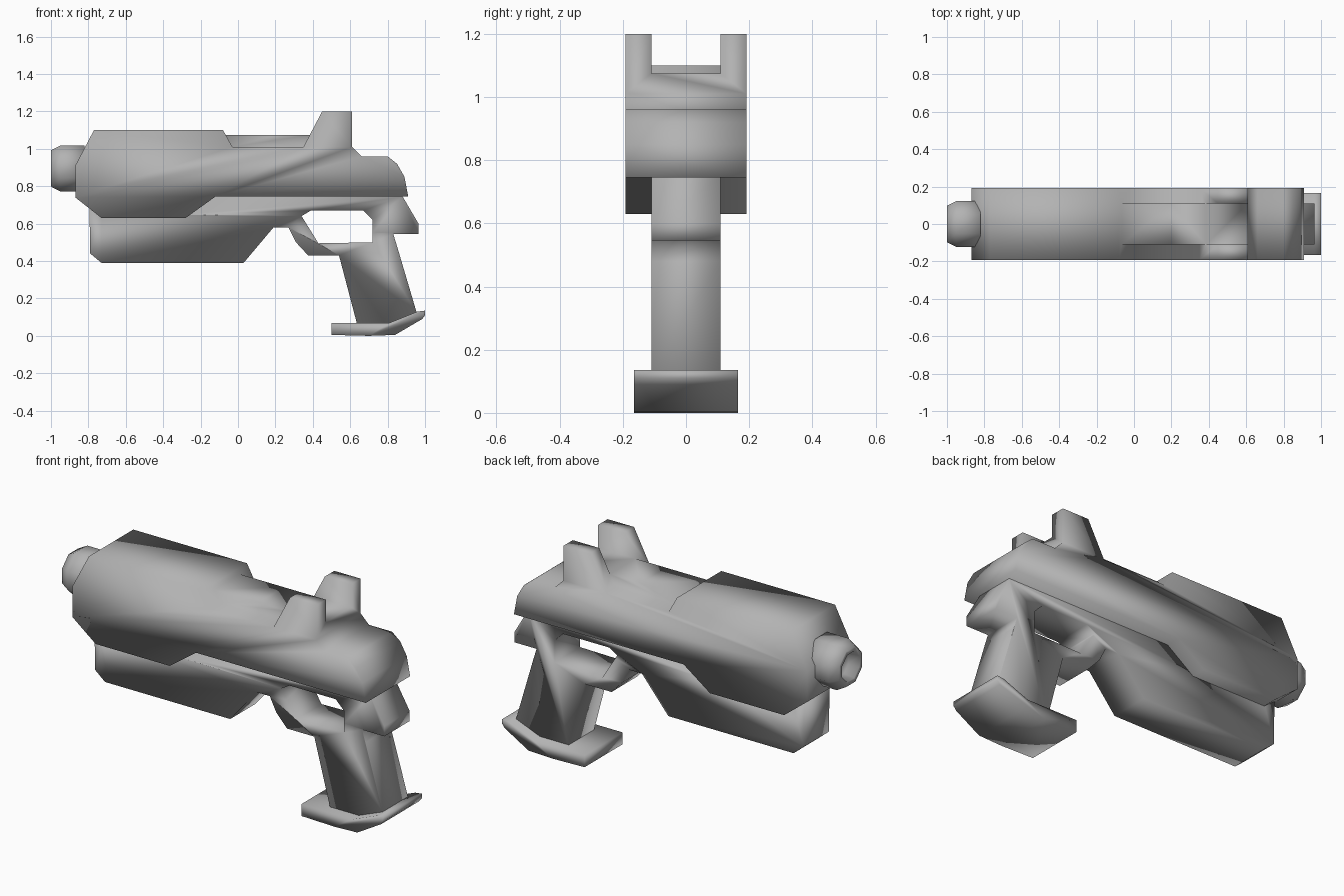
import bpy, bmesh, math

if "Cube" in bpy.data.objects:
    bpy.data.objects.remove(bpy.data.objects["Cube"])


def finish(name, bm):
    bmesh.ops.recalc_face_normals(bm, faces=bm.faces[:])
    mesh = bpy.data.meshes.new(name)
    bm.to_mesh(mesh)
    bm.free()
    obj = bpy.data.objects.new(name, mesh)
    bpy.context.collection.objects.link(obj)
    return obj


def extrude_profile(name, points, half):
    """Side profile in x/z, extruded symmetrically along y."""
    bm = bmesh.new()
    face = bm.faces.new([bm.verts.new((x, -half, z)) for x, z in points])
    out = bmesh.ops.extrude_face_region(bm, geom=[face])
    for v in out["geom"]:
        if isinstance(v, bmesh.types.BMVert):
            v.co.y = half
    return finish(name, bm)


def combine(obj, other, operation):
    """Apply a boolean and discard the helper."""
    other.hide_render = True
    mod = obj.modifiers.new(operation, 'BOOLEAN')
    mod.operation, mod.object, mod.solver = operation, other, 'EXACT'
    deps = bpy.context.evaluated_depsgraph_get()
    mesh = bpy.data.meshes.new_from_object(obj.evaluated_get(deps))
    obj.modifiers.clear()
    obj.data = mesh
    bpy.data.objects.remove(other)


def lathe_x(name, rings, sides, z):
    """Faceted tube around the x axis from (x, radius) rings."""
    bm = bmesh.new()
    loops = []
    for x, r in rings:
        angles = [2 * math.pi * (i + 0.5) / sides for i in range(sides)]
        loops.append([bm.verts.new((x, r * math.cos(a), z + r * math.sin(a))) for a in angles])
    for a, b in zip(loops, loops[1:]):
        for i in range(sides):
            j = (i + 1) % sides
            bm.faces.new((a[i], a[j], b[j], b[i]))
    bm.faces.new(loops[0])
    bm.faces.new(loops[-1])
    return finish(name, bm)


# Upper body with the rear sight block
body = extrude_profile("upper_body", [
    (-0.87, 0.74), (-0.87, 0.91), (-0.77, 1.10), (-0.08, 1.10), (-0.03, 1.01),
    (0.35, 1.01), (0.45, 1.20), (0.61, 1.20), (0.61, 1.01), (0.66, 0.96),
    (0.80, 0.96), (0.85, 0.92), (0.89, 0.85), (0.91, 0.745), (-0.12, 0.745),
    (-0.28, 0.63), (-0.73, 0.63)], 0.192)

# Raised centre rib, and the notch that splits the sight into two posts
combine(body, extrude_profile("rib", [(-0.12, 0.9), (-0.12, 1.075), (0.5, 1.075), (0.5, 0.9)], 0.11), 'UNION')
combine(body, extrude_profile("notch", [(0.2, 1.075), (0.2, 1.3), (0.7, 1.3), (0.7, 1.075)], 0.11), 'DIFFERENCE')

# Narrow frame: lower housing, trigger guard and grip
frame = extrude_profile("frame_and_grip", [
    (-0.795, 0.71), (-0.79, 0.44), (-0.73, 0.39), (0.03, 0.39), (0.19, 0.58),
    (0.27, 0.58), (0.31, 0.50), (0.375, 0.43), (0.54, 0.43), (0.64, 0.05),
    (0.80, 0.05), (0.955, 0.125), (0.85, 0.48), (0.83, 0.545), (0.965, 0.545),
    (0.965, 0.60), (0.88, 0.745), (0.87, 0.76), (-0.12, 0.76), (-0.28, 0.65),
    (-0.73, 0.65)], 0.11)

# Trigger guard opening
combine(frame, extrude_profile("guard_opening", [
    (0.34, 0.64), (0.39, 0.67), (0.67, 0.67), (0.72, 0.62), (0.72, 0.50),
    (0.43, 0.495)], 0.3), 'DIFFERENCE')

# Flared plate under the grip
plate = extrude_profile("grip_base_plate", [
    (0.50, 0.005), (0.70, 0.0), (0.84, 0.005), (0.985, 0.09), (1.0, 0.11),
    (1.0, 0.135), (0.96, 0.13), (0.81, 0.07), (0.50, 0.07)], 0.165)

# Eight-sided muzzle with an open bore
muzzle = lathe_x("muzzle", [(-0.82, 0.133), (-0.95, 0.133), (-1.0, 0.105),
                            (-1.0, 0.08), (-0.94, 0.07)], 8, 0.895)

# Dark grey finish, with soft shading across the hard edges
grey = bpy.data.materials.new("dark_grey")
grey.diffuse_color = (0.45, 0.45, 0.45, 1)
grey.use_nodes = True
grey.node_tree.nodes["Principled BSDF"].inputs["Base Color"].default_value = grey.diffuse_color
for obj in (body, frame, plate, muzzle):
    obj.data.materials.clear()
    obj.data.materials.append(grey)
    obj.data.shade_smooth()
